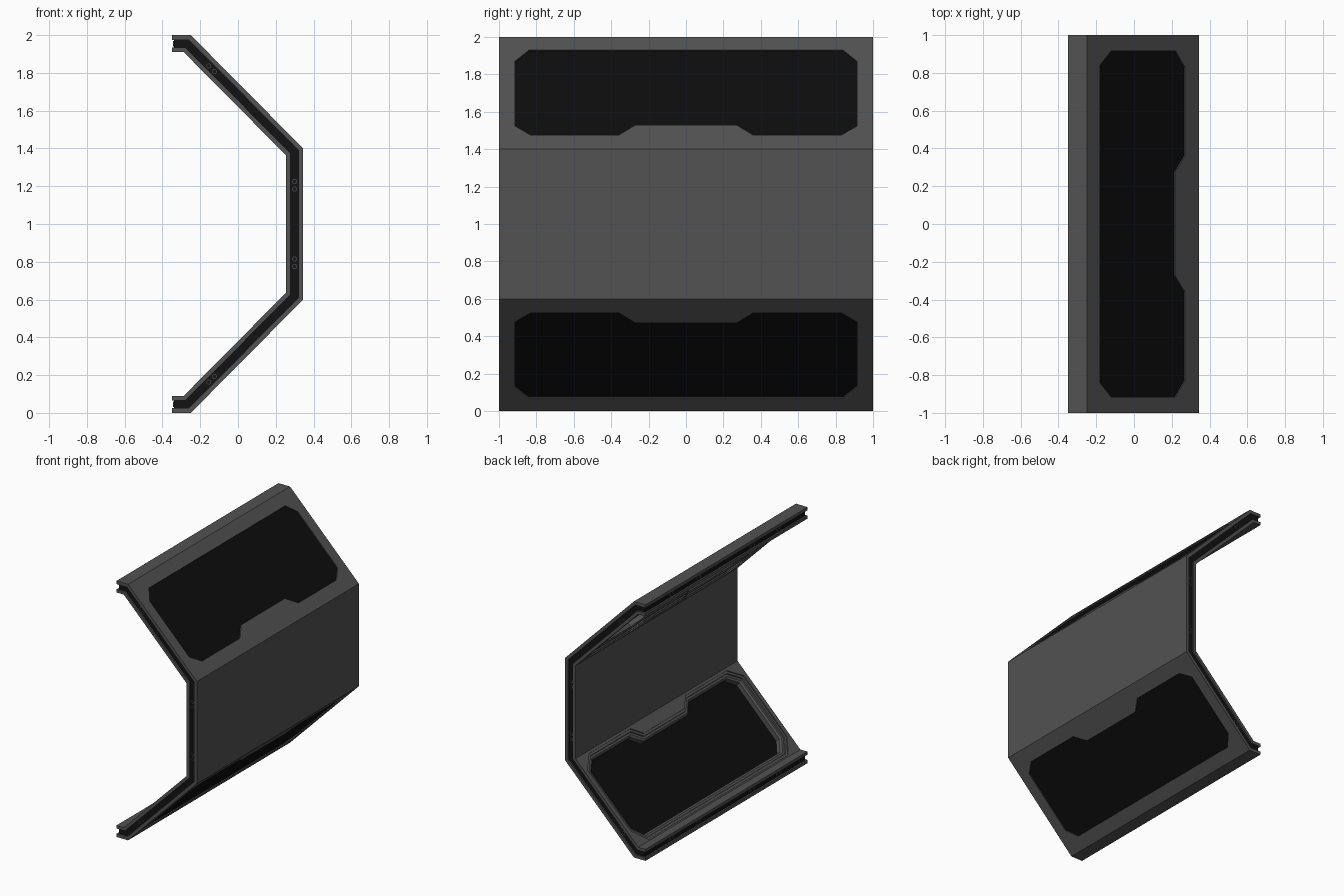
import bpy, bmesh
from math import cos, sin, pi
from mathutils import Vector

if "Cube" in bpy.data.objects:
    bpy.data.objects.remove(bpy.data.objects["Cube"])


def material(name, v):
    m = bpy.data.materials.new(name)
    m.diffuse_color = (v, v, v, 1)
    m.use_nodes = True
    m.node_tree.nodes["Principled BSDF"].inputs["Base Color"].default_value = m.diffuse_color
    return m


GREY = material("panel_grey", 0.085)
DARK = material("core_black", 0.006)
GLASS = material("window_black", 0.004)
RIM = material("socket_grey", 0.05)


def finish(name, bm, mat):
    bmesh.ops.recalc_face_normals(bm, faces=bm.faces)
    me = bpy.data.meshes.new(name)
    bm.to_mesh(me)
    bm.free()
    ob = bpy.data.objects.new(name, me)
    bpy.context.collection.objects.link(ob)
    me.materials.append(mat)
    return ob


def loft(bm, rings, closed=False):
    """Bridge rings of points; cap the ends when the run is open."""
    rs = [[bm.verts.new(p) for p in r] for r in rings]
    n = len(rs[0])
    for i in range(len(rs) if closed else len(rs) - 1):
        a, b = rs[i], rs[(i + 1) % len(rs)]
        for k in range(n):
            bm.faces.new((a[k], a[(k + 1) % n], b[(k + 1) % n], b[k]))
    if not closed:
        bm.faces.new(rs[0])
        bm.faces.new(rs[-1][::-1])


def offset(pts, d, closed=False):
    """Shift a 2D path to its right-hand side by d with mitred corners."""
    pts = [Vector(p) for p in pts]
    n, out = len(pts), []
    for i, p in enumerate(pts):
        prev = pts[i - 1] if i or closed else None
        nxt = pts[(i + 1) % n] if i < n - 1 or closed else None
        dirs = [(p - prev).normalized() if prev is not None else None,
                (nxt - p).normalized() if nxt is not None else None]
        ns = [Vector((e.y, -e.x)) for e in dirs if e is not None]
        a, b = ns[0], ns[-1]
        out.append(p + (a + b) * (d / (1 + a.dot(b))))
    return out


# Folded wall: two skins around a recessed core
def wall(name, d0, d1, inset, mat):
    x0 = -0.35 + inset
    path = [(x0, 2), (-0.25, 2), (0.345, 1.4), (0.345, 0.6), (-0.25, 0), (x0, 0)]
    y = 1 - inset
    bm = bmesh.new()
    loft(bm, [[(a.x, -y, a.y), (a.x, y, a.y), (b.x, y, b.y), (b.x, -y, b.y)]
              for a, b in zip(offset(path, d0), offset(path, d1))])
    return finish(name, bm, mat)


outer = wall("outer_skin", 0, 0.025, 0, GREY)
core = wall("core_layer", 0.025, 0.066, 0.012, DARK)
inner = wall("inner_skin", 0.066, 0.09, 0, GREY)

# Window outline in slope coordinates (u down the slope, y)
half = [(0.662, 0.27), (0.739, 0.36), (0.739, 0.83),
        (0.669, 0.915), (0.183, 0.915), (0.0985, 0.84)]
outline = half + [(u, -y) for u, y in reversed(half)]
E = Vector((0.595, -0.6)).normalized()


def slope(p, d, side):
    x = -0.25 + p.x * E.x + d * E.y
    z = 2 + p.x * E.y - d * E.x
    return (x, p.y, z if side > 0 else 2 - z)


def prism(name, grow, d0, d1, mat, sides=(1, -1)):
    bm = bmesh.new()
    o = offset(outline, grow, True)
    for s in sides:
        loft(bm, [[slope(p, d, s) for p in o] for d in (d0, d1)])
    return finish(name, bm, mat)


def cut(ob, cutter):
    m = ob.modifiers.new("window_opening", 'BOOLEAN')
    m.operation, m.solver, m.object = 'DIFFERENCE', 'EXACT', cutter
    cutter.hide_render = True
    cutter.hide_viewport = True


narrow = prism("window_cutter", 0, -0.02, 0.05, GREY)
wide = prism("recess_cutter", 0.05, 0.015, 0.11, GREY)
cut(outer, narrow)
cut(core, wide)
cut(inner, wide)

# Stepped window frames and panes
section = [(0, 0.025), (0, 0.062), (0.014, 0.072), (0.03, 0.072),
           (0.032, 0.082), (0.05, 0.082), (0.05, 0.025)]
for s, label in ((1, "upper"), (-1, "lower")):
    bm = bmesh.new()
    loops = [(offset(outline, g, True), d) for g, d in section]
    loft(bm, [[slope(o[i], d, s) for o, d in loops]
              for i in range(len(outline))], True)
    finish(label + "_window_frame", bm, GREY)
    prism(label + "_window_pane", 0.002, 0.008, 0.024, GLASS, (s,))


# Paired socket rings around the panel edges
def ring(bm, c, a, b, n):
    c, a, b, n = Vector(c), Vector(a), Vector(b), Vector(n)
    rings = []
    for i in range(12):
        t = 2 * pi * i / 12
        r = a * cos(t) + b * sin(t)
        rings.append([c + r * q + n * h for q, h in
                      ((0.009, -0.004), (0.014, -0.004), (0.014, 0.005), (0.009, 0.005))])
    loft(bm, rings, True)


bm = bmesh.new()
X, Y, Z = (1, 0, 0), (0, 1, 0), (0, 0, 1)
for ys in (-1, 1):
    for m in (1, -1):
        for g in (-0.02, 0.02):
            ring(bm, (0.2995, ys * 0.988, 1 + m * (0.205 + g)), X, Z, (0, ys, 0))
            k = g * 0.75
            ring(bm, (-0.14 + k, ys * 0.988, 1 + m * (0.822 - k)), X, Z, (0, ys, 0))
            for yc in (0.33, 0.66):
                ring(bm, (-0.338, ys * yc + g, 1 + m * 0.9545), Y, Z, (-1, 0, 0))
finish("edge_sockets", bm, RIM)
